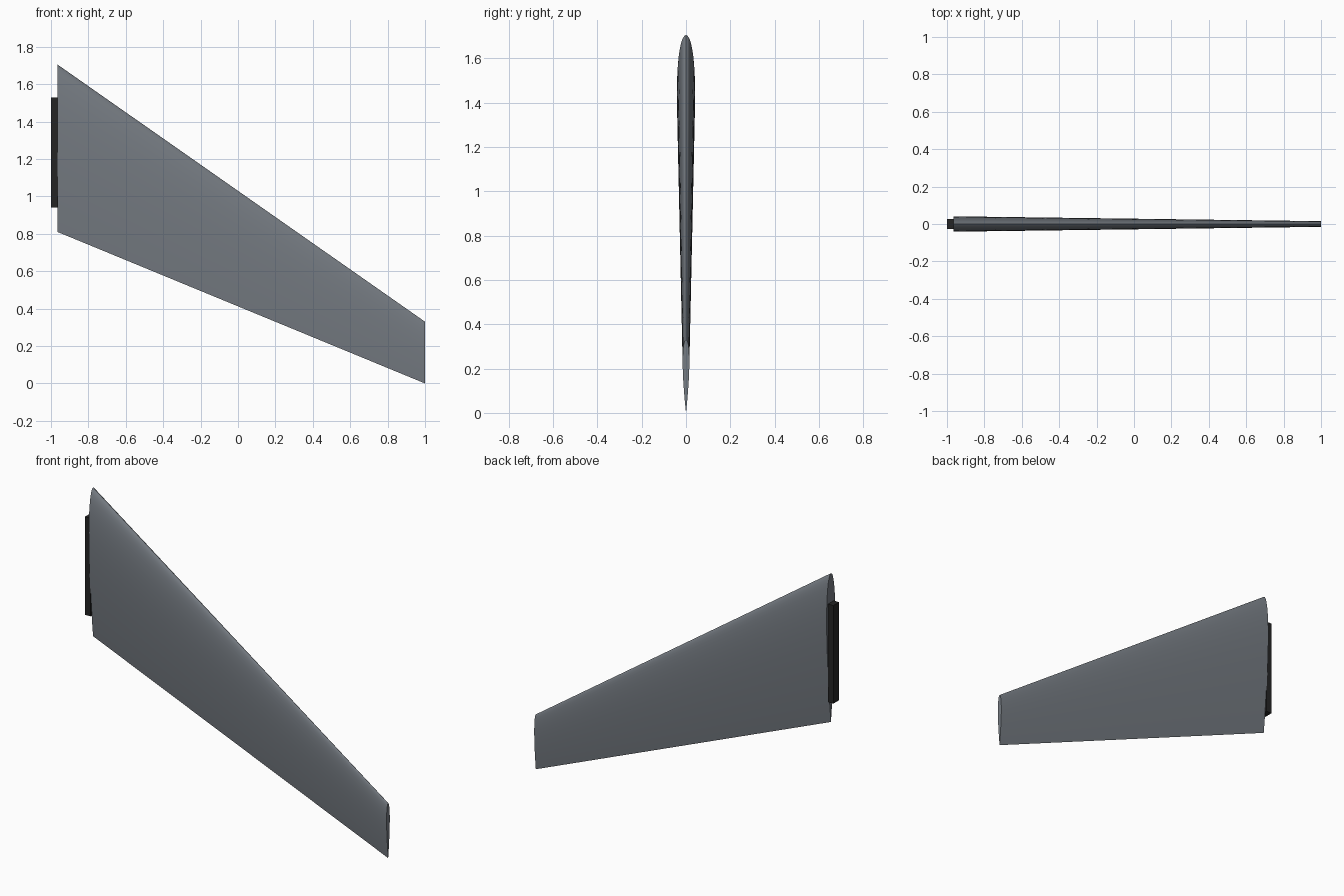
import bpy, bmesh, math

cube = bpy.data.objects.get("Cube")
if cube:
    bpy.data.objects.remove(cube, do_unlink=True)


def material(name, colour, rough):
    mat = bpy.data.materials.new(name)
    mat.use_nodes = True
    mat.diffuse_color = (*colour, 1)
    bsdf = next(n for n in mat.node_tree.nodes if n.type == "BSDF_PRINCIPLED")
    bsdf.inputs["Base Color"].default_value = (*colour, 1)
    bsdf.inputs["Roughness"].default_value = rough
    return mat


def add_object(name, bm, mat):
    bmesh.ops.recalc_face_normals(bm, faces=bm.faces)
    mesh = bpy.data.meshes.new(name)
    bm.to_mesh(mesh)
    bm.free()
    mesh.materials.append(mat)
    obj = bpy.data.objects.new(name, mesh)
    bpy.context.collection.objects.link(obj)
    return obj


def half_thickness(t, thickness=0.092):
    """Symmetric aerofoil half thickness at chord fraction t, sharp trailing edge."""
    return 5 * thickness * (0.2969 * math.sqrt(t) - 0.126 * t - 0.3516 * t**2
                            + 0.2843 * t**3 - 0.1036 * t**4)


def aerofoil(bm, x, lead_z, trail_z, steps=28):
    """Closed section running from the trailing edge round the leading edge and back."""
    chord = lead_z - trail_z
    verts = []
    for i in range(2 * steps):
        t = (1 + math.cos(math.pi * i / steps)) / 2
        side = 1 if i < steps else -1
        y = side * chord * half_thickness(t) if i else 0
        verts.append(bm.verts.new((x, y, lead_z - t * chord)))
    return verts


grey = material("wing grey", (0.18, 0.20, 0.225), 0.5)
black = material("dark mount", (0.018, 0.018, 0.018), 0.6)

# Tapered, swept wing: loft between root and tip sections
bm = bmesh.new()
root = aerofoil(bm, -0.965, 1.705, 0.81)
tip = aerofoil(bm, 1.0, 0.33, 0.0)
for i in range(len(root)):
    j = (i + 1) % len(root)
    bm.faces.new((root[i], root[j], tip[j], tip[i]))
bm.faces.new(root)
bm.faces.new(tip)
wing = add_object("wing_panel", bm, grey)

bpy.ops.object.select_all(action="DESELECT")
wing.select_set(True)
bpy.context.view_layer.objects.active = wing
bpy.ops.object.shade_smooth_by_angle(angle=math.radians(35))

# Mounting tab at the wing root
bm = bmesh.new()
bmesh.ops.create_cube(bm, size=1)
bmesh.ops.scale(bm, vec=(0.037, 0.054, 0.59), verts=bm.verts)
bmesh.ops.translate(bm, vec=(-0.9815, 0, 1.235), verts=bm.verts)
add_object("root_mounting_tab", bm, black)
